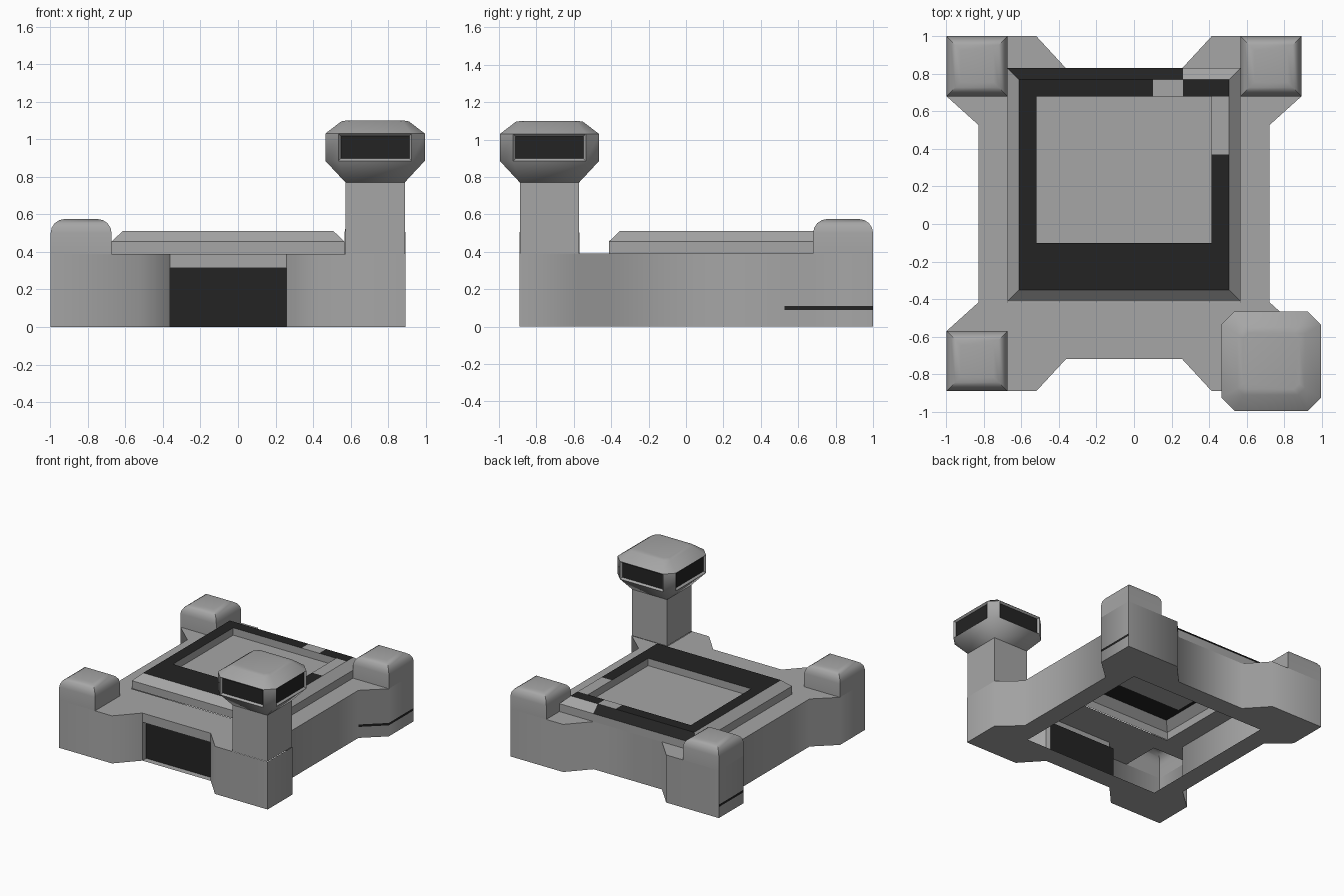
import bpy, bmesh, math

if "Cube" in bpy.data.objects:
    bpy.data.objects.remove(bpy.data.objects["Cube"])

CX, CY = -0.053, 0.055          # centre of the square base


def material(name, v):
    m = bpy.data.materials.new(name)
    m.diffuse_color = (v, v, v, 1)
    m.use_nodes = True
    m.node_tree.nodes["Principled BSDF"].inputs["Base Color"].default_value = m.diffuse_color
    return m


MATS = [material("stone grey", 0.38), material("dark panel", 0.017)]


def build(name, faces, angle=None, edit=None):
    """faces: list of (corner points, material index)"""
    bm = bmesh.new()
    for pts, mat in faces:
        f = bm.faces.new([bm.verts.new(p) for p in pts])
        f.material_index = mat
    bmesh.ops.remove_doubles(bm, verts=bm.verts[:], dist=0.0005)
    if edit:
        edit(bm)
    me = bpy.data.meshes.new(name)
    bm.to_mesh(me)
    bm.free()
    for m in MATS:
        me.materials.append(m)
    ob = bpy.data.objects.new(name, me)
    bpy.context.collection.objects.link(ob)
    if angle:
        bpy.ops.object.select_all(action='DESELECT')
        ob.select_set(True)
        bpy.context.view_layer.objects.active = ob
        bpy.ops.object.shade_smooth_by_angle(angle=math.radians(angle))
    return ob


def loft(a, b):
    n = len(a)
    return [[a[i], a[(i + 1) % n], b[(i + 1) % n], b[i]] for i in range(n)]


def rect(x0, x1, y0, y1, z):
    return [(x0, y0, z), (x1, y0, z), (x1, y1, z), (x0, y1, z)]


# ---- base: star-like outline, hollow, with recessed door ----
H, P, W = 0.945, 0.62, 0.775    # outer half, pillar inner half, wall half
D0, D1 = 0.467, 0.31            # front/back buttress ends
S0, S1 = 0.625, 0.472           # side buttress ends
front = [(-H, -H), (-D0, -H), (-D1, -W), (D1, -W), (D0, -H), (H, -H)]
right = [(H, -S0), (W, -S1), (W, S1), (H, S0)]
outline = front + right + [(-x, -y) for x, y in front + right]


def at(pts, z):
    return [(x + CX, y + CY, z) for x, y in pts]


faces = []
levels = [0, 0.09, 0.11, 0.39]
for i, a in enumerate(outline):
    b = outline[(i + 1) % len(outline)]
    if i == 2:
        continue                # door wall, built below
    stripe = abs(a[0] + b[0]) > 1.6 and (a[1] + b[1]) > 0.8 and abs(a[0] + b[0]) > abs(a[1] + b[1]) - 0.1
    stripe = stripe and not (a[1] == H and b[1] == H)
    for k in range(3):
        (p, q), (s, r) = at([a, b], levels[k]), at([a, b], levels[k + 1])
        faces.append(([p, q, r, s], 1 if stripe and k == 1 else 0))

# door wall: lintel, jambs, recessed panel
T, R = 0.315, 0.05
xl, xr, yf = CX - D1, CX + D1, CY - W
yb = yf + R
faces += [([(xl, yf, T), (xr, yf, T), (xr, yf, 0.39), (xl, yf, 0.39)], 0),
          ([(xl, yf, T), (xl, yb, T), (xr, yb, T), (xr, yf, T)], 0),
          ([(xl, yf, 0), (xl, yb, 0), (xl, yb, T), (xl, yf, T)], 0),
          ([(xr, yb, 0), (xr, yf, 0), (xr, yf, T), (xr, yb, T)], 0),
          ([(xl, yb, 0), (xr, yb, 0), (xr, yb, T), (xl, yb, T)], 1)]

# top deck (open under the roof) and bottom rim
deck_front = [(-P, -H)] + front[1:5] + [(P, -H), (P, -S1), (-P, -S1)]
deck_right = [(P, -S0)] + right + [(P, S0)]
deck_back = [(D1, W), (P, W), (P, H), (D0, H)]
for poly in (deck_front, deck_right, deck_back):
    faces.append((at(poly, 0.39), 0))
for poly in (deck_right, deck_back):
    faces.append((at([(-x, y) for x, y in reversed(poly)], 0.39), 0))
rim_front = front + [(P, -P), (-P, -P)]
rim_right = [(H, -H)] + right + [(H, H), (P, P), (P, -P)]
for poly in (rim_front, rim_right):
    for s in (1, -1):
        faces.append((at([(s * x, s * y) for x, y in reversed(poly)], 0), 0))
build("base", faces, 50)

# ---- roof platform with sunken centre ----
X0, X1, Y0, Y1 = CX - P, CX + P, CY - S1 + 0.005, CY + W
B = 0.06
hx0, hx1, hy0, hy1 = -0.52, 0.413, -0.10, 0.68
ix0, ix1, iy0, iy1 = X0 + B, X1 - B, Y0 + B, Y1 - B
low, mid = rect(X0, X1, Y0, Y1, 0.39), rect(X0, X1, Y0, Y1, 0.455)
top = rect(ix0, ix1, iy0, iy1, 0.512)
faces = [(f, 0) for f in loft(low, mid)]
slopes = loft(mid, top)
faces += [(slopes[i], 0) for i in (0, 1, 3)]
# back slope is dark on its left part only
a, b, c, d = slopes[2]
cut = 0.26
faces += [([a, (cut, Y1, 0.455), (cut, iy1, 0.512), d], 0),
          ([(cut, Y1, 0.455), b, c, (cut, iy1, 0.512)], 1)]
# painted border
cells = [(ix0, ix1, iy0, hy0, 1), (ix0, hx0, hy0, hy1, 1),
         (hx1, ix1, hy0, 0.37, 1), (hx1, ix1, 0.37, hy1, 0),
         (ix0, 0.10, hy1, iy1, 1), (0.10, cut, hy1, iy1, 0), (cut, ix1, hy1, iy1, 1)]
faces += [(rect(*r[:4], 0.512), r[4]) for r in cells]
floor = rect(hx0, hx1, hy0, hy1, 0.452)
faces += [(f, 0) for f in loft(rect(hx0, hx1, hy0, hy1, 0.512), floor)] + [(floor, 0)]
build("roof_platform", faces)


# ---- three corner pillars with rounded tops ----
def round_top(bm):
    zmax = max(v.co.z for v in bm.verts)
    es = [e for e in bm.edges if all(v.co.z > zmax - 0.001 for v in e.verts)]
    bmesh.ops.bevel(bm, geom=es, offset=0.075, segments=4, profile=0.5, affect='EDGES')


for name, sx, sy in (("front_left", -1, -1), ("back_left", -1, 1), ("back_right", 1, 1)):
    xs = sorted((CX + sx * P, CX + sx * H))
    ys = sorted((CY + sy * S0, CY + sy * H))
    lo, hi = rect(*xs, *ys, 0.39), rect(*xs, *ys, 0.575)
    build("pillar_" + name, [(f, 0) for f in loft(lo, hi) + [hi]], 40, round_top)

# ---- watch tower: shaft and lookout head ----
TX, TY = 0.73, -0.73


def ring(z, h, c):
    k = h - c
    pts = [(-k, -h), (k, -h), (h, -k), (h, k), (k, h), (-k, h), (-h, k), (-h, -k)]
    return [(TX + x, TY + y, z) for x, y in pts]


S = 0.158
build("tower_shaft", [(f, 0) for f in loft(rect(TX - S, TX + S, TY - S, TY + S, 0.39),
                                           rect(TX - S, TX + S, TY - S, TY + S, 0.77))])


def windows(bm):
    bm.normal_update()
    sides = [f for f in bm.faces if abs(f.normal.z) < 0.01
             and max(abs(f.normal.x), abs(f.normal.y)) > 0.99]
    bmesh.ops.inset_individual(bm, faces=sides, thickness=0.018, depth=-0.015)
    for f in sides:
        f.material_index = 1


rings = [ring(0.77, S, 0), ring(0.885, 0.265, 0.07), ring(1.03, 0.265, 0.07),
         ring(1.095, 0.18, 0.035), ring(1.10, 0.15, 0.03)]
faces = [f for a, b in zip(rings, rings[1:]) for f in loft(a, b)] + [rings[-1]]
build("tower_head", [(f, 0) for f in faces], 44, windows)
